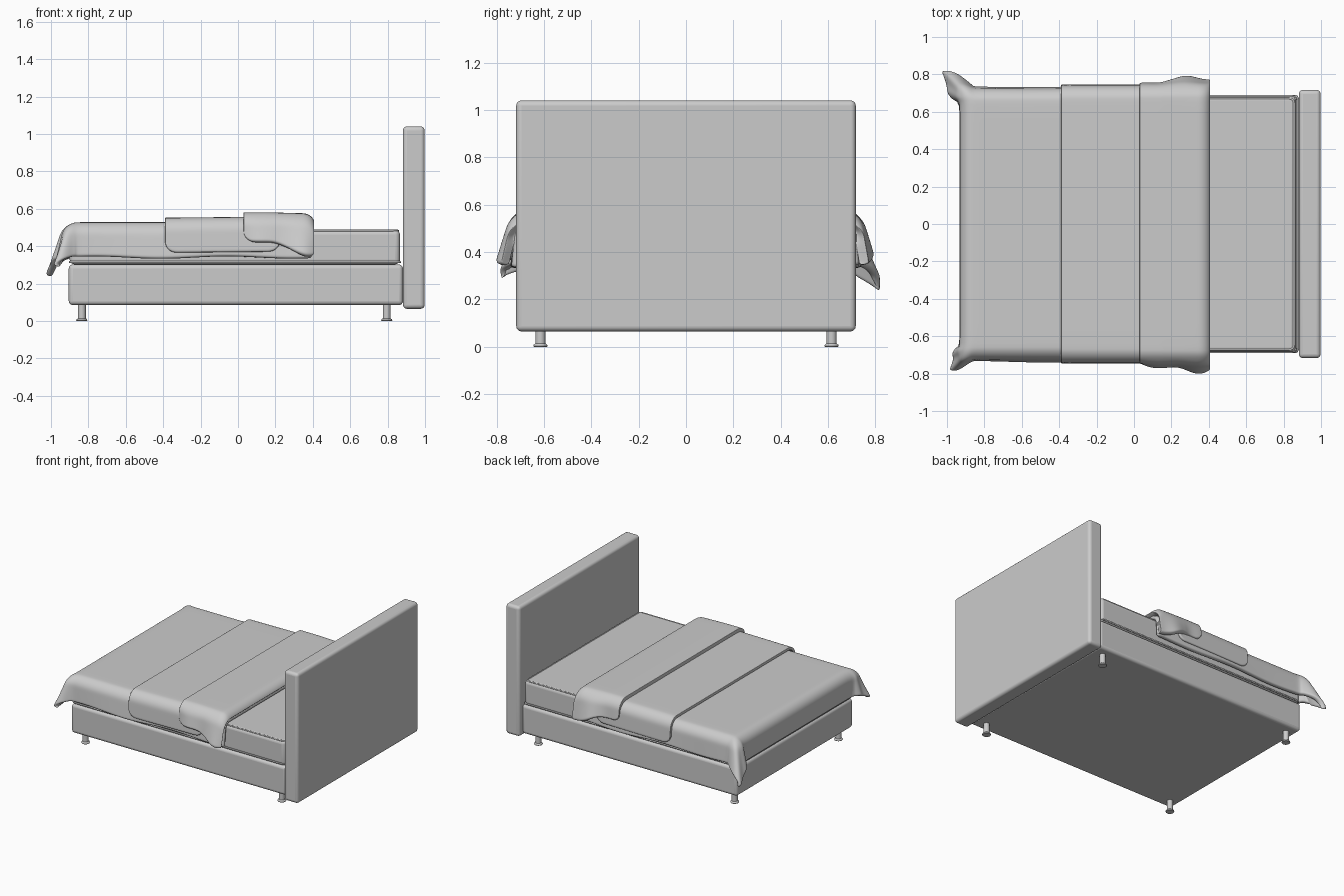
import bpy, bmesh, math

if "Cube" in bpy.data.objects:
    bpy.data.objects.remove(bpy.data.objects["Cube"])


def finish(ob, angle=40):
    bpy.ops.object.select_all(action='DESELECT')
    ob.select_set(True)
    bpy.context.view_layer.objects.active = ob
    bpy.ops.object.shade_smooth_by_angle(angle=math.radians(angle))


def mesh_object(name, bm):
    me = bpy.data.meshes.new(name)
    bm.to_mesh(me)
    bm.free()
    ob = bpy.data.objects.new(name, me)
    bpy.context.collection.objects.link(ob)
    return ob


def padded_box(name, x0, x1, y, z0, z1, bevel):
    bm = bmesh.new()
    bmesh.ops.create_cube(bm, size=1)
    for v in bm.verts:
        v.co = ((x0 + x1) / 2 + v.co.x * (x1 - x0), v.co.y * 2 * y,
                (z0 + z1) / 2 + v.co.z * (z1 - z0))
    ob = mesh_object(name, bm)
    m = ob.modifiers.new("soft_edges", 'BEVEL')
    m.width, m.segments = bevel, 5
    finish(ob)


def piping(name, x0, x1, y, z, r=0.006, c=0.025):
    cu = bpy.data.curves.new(name, 'CURVE')
    cu.dimensions, cu.bevel_depth, cu.bevel_resolution = '3D', r, 2
    sp = cu.splines.new('POLY')
    pts = []
    for i, (cx, cy) in enumerate([(x1 - c, y - c), (x0 + c, y - c),
                                  (x0 + c, -y + c), (x1 - c, -y + c)]):
        for k in range(5):
            t = (i + k / 4) * math.pi / 2
            pts.append((cx + c * math.cos(t), cy + c * math.sin(t), z, 1))
    sp.points.add(len(pts) - 1)
    for p, co in zip(sp.points, pts):
        p.co = co
    sp.use_cyclic_u = True
    ob = bpy.data.objects.new(name, cu)
    bpy.context.collection.objects.link(ob)


def leg(name, x, y):
    profile = [(0.0, 0.0), (0.028, 0.0), (0.030, 0.004), (0.028, 0.009),
               (0.021, 0.014), (0.021, 0.095), (0.0, 0.095)]
    bm = bmesh.new()
    vs = [bm.verts.new((r, 0, z)) for r, z in profile]
    es = [bm.edges.new(p) for p in zip(vs, vs[1:])]
    bmesh.ops.spin(bm, geom=vs + es, cent=(0, 0, 0), axis=(0, 0, 1),
                   angle=math.tau, steps=24)
    bmesh.ops.remove_doubles(bm, verts=bm.verts, dist=1e-5)
    bmesh.ops.recalc_face_normals(bm, faces=bm.faces)
    ob = mesh_object(name, bm)
    ob.location = (x, y, 0)
    finish(ob)


def hang(d, r):
    """Outward and downward travel of cloth after d of overhang on a round edge."""
    arc = r * math.pi / 2
    if d <= arc:
        return r * math.sin(d / r), r * (1 - math.cos(d / r))
    return r, r + d - arc


def drape(name, xs, half, r, top, over, flare, thick, foot=None):
    """Cloth over the bed; xs below 'foot' hang over the foot end."""
    flat, n = half - r, 14
    rows = [(-1, 1 - i / n) for i in range(n)]
    rows += [(0, -1 + i / 6) for i in range(13)]
    rows += [(1, (i + 1) / n) for i in range(n)]
    bm = bmesh.new()
    grid = []
    for a in xs:
        da = max(0, foot - a) if foot is not None else 0
        line = []
        for side, t in rows:
            db = over(a, side) * t if side else 0
            y0 = side * flat if side else flat * t
            d = math.hypot(da, db)
            out, down = hang(d, r)
            m = min(da, db)
            if m > 0:
                # gathered, flaring corner
                out += m * (0.62 if side > 0 else 0.42)
                out += 0.10 * m * math.sin(8 * math.atan2(db, da))
                down *= 1 - (0 if side > 0 else 0.9) * m
            out += flare(a, side) * max(0, down - 0.02) * (1 if side else 0.2)
            ux, uy = (da / d, db / d) if d > 0 else (0, 0)
            x = max(a, foot) - out * ux if foot is not None else a
            line.append(bm.verts.new((x, y0 + side * out * uy, top(a) - down)))
        grid.append(line)
    for p, q in zip(grid, grid[1:]):
        for j in range(len(rows) - 1):
            bm.faces.new((p[j], q[j], q[j + 1], p[j + 1]))
    ob = mesh_object(name, bm)
    m = ob.modifiers.new("thickness", 'SOLIDIFY')
    m.thickness, m.offset = thick, -1
    s = ob.modifiers.new("smooth", 'SUBSURF')
    s.levels = s.render_levels = 1
    finish(ob, 60)


def spaced(x0, x1, n):
    return [x0 + (x1 - x0) * (1 - math.cos(math.pi * i / n)) / 2 for i in range(n + 1)]


def round_end(a, x0, x1, c):
    t = min(max(0, a - x0), max(0, x1 - a), c)
    return c - math.sqrt(max(0, c * c - (c - t) ** 2))


# Frame, mattress and headboard
padded_box("headboard", 0.882, 0.998, 0.717, 0.065, 1.04, 0.022)
padded_box("bed_base", -0.905, 0.882, 0.69, 0.085, 0.302, 0.022)
padded_box("mattress", -0.9, 0.866, 0.685, 0.303, 0.487, 0.026)
piping("mattress_top_piping", -0.89, 0.855, 0.672, 0.482)
piping("mattress_bottom_piping", -0.899, 0.866, 0.685, 0.315)

# Legs
for i, x in enumerate((-0.835, 0.795)):
    for j, y in enumerate((-0.615, 0.615)):
        leg(f"leg_{i}_{j}", x, y)

# Duvet hanging over the sides and the foot end
foot = -0.86
duvet_xs = [foot - 0.235 * (1 - i / 14) for i in range(14)] + \
           [foot + (0.395 - foot) * i / 30 for i in range(31)]
drape("duvet", duvet_xs, 0.722, 0.07, lambda a: 0.528,
      lambda a, s: 0.228 + 0.006 * math.sin(9 * a + s),
      lambda a, s: 0.09 + 0.03 * math.sin(6 * a + 2 * s), 0.035, foot)

# Bed runner laid across the duvet, with rounded hem corners
drape("runner", spaced(-0.39, 0.225, 30), 0.738, 0.075, lambda a: 0.552 + 0.01 * (a + 0.39),
      lambda a, s: 0.23 - round_end(a, -0.39, 0.225, 0.06),
      lambda a, s: 0.06, 0.02)


# Turned-down duvet fold with a rolled head edge and flared sides
def fold_top(a):
    t = max(0, a - 0.345) / 0.065
    return 0.581 - 0.025 * max(0, a - 0.15) - 0.055 * (1 - math.sqrt(max(0, 1 - t * t)))


def fold_over(a, s):
    t = min(1, max(0, (a - 0.17) / 0.2))
    return 0.20 + 0.065 * t * t * (3 - 2 * t) - round_end(a, 0.03, 0.408, 0.05)


def fold_flare(a, s):
    t = min(1, max(0, (a - 0.03) / 0.15))
    return 0.04 + 0.20 * t + 0.07 * math.sin(26 * a + s)


drape("duvet_fold", spaced(0.03, 0.408, 32), 0.743, 0.075, fold_top,
      fold_over, fold_flare, 0.042)
